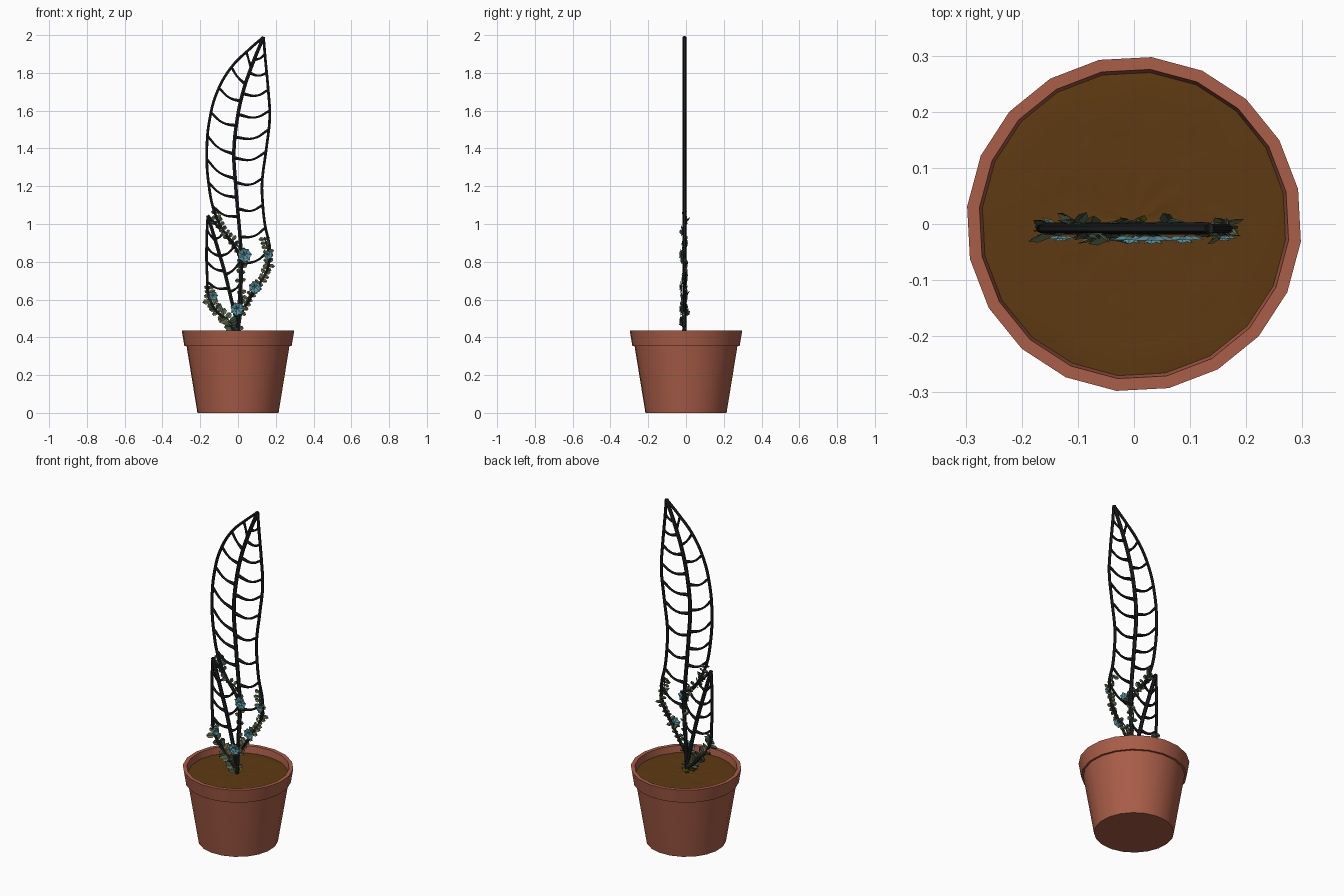
import bpy, bmesh, math, random
from mathutils import Vector

if "Cube" in bpy.data.objects:
    bpy.data.objects.remove(bpy.data.objects["Cube"])

random.seed(4)
Y = -0.008                      # plane of the flat metal leaves


def mat(name, rgb):
    m = bpy.data.materials.new(name)
    m.diffuse_color = (*rgb, 1)
    m.use_nodes = True
    m.node_tree.nodes["Principled BSDF"].inputs["Base Color"].default_value = m.diffuse_color
    return m


CLAY = mat("terracotta", (0.40, 0.11, 0.065))
SOIL = mat("brown soil", (0.11, 0.042, 0.006))
IRON = mat("black iron", (0.012, 0.013, 0.014))
OLIVE = mat("olive leaf", (0.115, 0.14, 0.068))
DARK = mat("dark green leaf", (0.045, 0.075, 0.05))
TEAL = mat("teal petal", (0.10, 0.30, 0.37))
LIME = mat("lime leaf", (0.20, 0.20, 0.01))


def finish(bm, name, mats, smooth=None):
    me = bpy.data.meshes.new(name)
    bm.to_mesh(me)
    bm.free()
    ob = bpy.data.objects.new(name, me)
    bpy.context.collection.objects.link(ob)
    for m in mats:
        me.materials.append(m)
    if smooth:
        bpy.context.view_layer.objects.active = ob
        ob.select_set(True)
        bpy.ops.object.shade_smooth_by_angle(angle=math.radians(smooth))
        ob.select_set(False)
    return ob


def lathe(name, profile, m, sides=20, jitter=0.0, smooth=35):
    bm = bmesh.new()
    rings = []
    for r, z in profile:
        if r == 0:
            rings.append([bm.verts.new((0, 0, z))] * sides)
            continue
        rings.append([bm.verts.new((r * math.cos(a), r * math.sin(a),
                                    z + random.uniform(-jitter, jitter)))
                      for a in (math.radians(12) + i * math.tau / sides for i in range(sides))])
    for lo, hi in zip(rings, rings[1:]):
        for i in range(sides):
            j = (i + 1) % sides
            bm.faces.new(list(dict.fromkeys((lo[i], lo[j], hi[j], hi[i]))))
    bmesh.ops.recalc_face_normals(bm, faces=bm.faces)
    return finish(bm, name, [m], smooth)


# Pot and soil
lathe("pot", [(0, 0), (0.216, 0), (0.274, 0.355), (0.286, 0.355), (0.299, 0.435),
              (0.277, 0.435), (0.268, 0.37), (0, 0.37)], CLAY)
soil = lathe("soil", [(0.273, 0.395)] + [(0.273 - 0.027 * k, 0.398) for k in range(1, 10)]
             + [(0, 0.40)], SOIL, 40, 0.002, 60)
if soil.data.polygons[0].normal.z < 0:
    soil.data.flip_normals()


def tubes(name, paths, m, radius):
    """Round rods through (x, z) or (x, y, z) points; each path is (points, radius factors)."""
    cu = bpy.data.curves.new(name, 'CURVE')
    cu.dimensions = '3D'
    cu.bevel_depth = radius
    cu.bevel_resolution = 1
    cu.resolution_u = 5
    cu.use_fill_caps = True
    for pts, rads in paths:
        sp = cu.splines.new('BEZIER')
        sp.bezier_points.add(len(pts) - 1)
        for bp, p, r in zip(sp.bezier_points, pts, rads):
            bp.co = (p[0], Y, p[1]) if len(p) == 2 else p
            bp.handle_left_type = bp.handle_right_type = 'AUTO'
            bp.radius = r
    ob = bpy.data.objects.new(name, cu)
    bpy.context.collection.objects.link(ob)
    cu.materials.append(m)
    bpy.context.view_layer.objects.active = ob
    ob.select_set(True)
    bpy.ops.object.convert(target='MESH')
    bpy.ops.object.shade_smooth_by_angle(angle=math.radians(50))
    ob.select_set(False)


def vein(x0, z0, x1, z1):
    """Sagging rib from the midrib to the rim, thicker where it meets the midrib."""
    mid = (x0 + (x1 - x0) * 0.55, z0 + (z1 - z0) * 0.55 - 0.16 * abs(x1 - x0))
    return [(x0, z0), mid, (x1, z1)], [1.25, 0.75, 0.95]


def frame(name, rims, rib, veins):
    paths = [(p, [1.0] * len(p)) for p in rims]
    paths.append((rib, [1.3] * len(rib)))
    paths += [vein(*v) for v in veins]
    tubes(name, paths, IRON, 0.0082)


# Tall iron leaf
tall_left = [(0.135, 1.99), (0.06, 1.925), (-0.035, 1.83), (-0.11, 1.70), (-0.15, 1.555),
             (-0.165, 1.40), (-0.155, 1.21), (-0.12, 1.05), (-0.06, 0.935), (-0.01, 0.87)]
tall_right = [(0.135, 1.99), (0.145, 1.87), (0.16, 1.71), (0.168, 1.565), (0.15, 1.40),
              (0.127, 1.21), (0.13, 1.12), (0.142, 1.0), (0.167, 0.87), (0.155, 0.76),
              (0.087, 0.645), (0.012, 0.52)]
tall_rib = [(0.135, 1.99), (0.07, 1.83), (0.024, 1.69), (-0.008, 1.53), (-0.022, 1.37),
            (-0.014, 1.23), (-0.002, 1.08), (0.01, 0.94), (0.018, 0.79), (0.008, 0.6), (0, 0.39)]
frame("tall_leaf_frame", [tall_left, tall_right], tall_rib, [
    (0.07, 1.83, 0.045, 1.91), (0.04, 1.74, -0.035, 1.83), (0.015, 1.65, -0.10, 1.72),
    (-0.008, 1.52, -0.142, 1.59), (-0.022, 1.37, -0.165, 1.47), (-0.016, 1.24, -0.163, 1.34),
    (-0.008, 1.14, -0.157, 1.22), (0.002, 1.04, -0.13, 1.09),
    (0.085, 1.87, 0.143, 1.90), (0.06, 1.80, 0.152, 1.80), (0.024, 1.69, 0.16, 1.71),
    (0.0, 1.58, 0.168, 1.60), (-0.018, 1.46, 0.163, 1.50), (-0.021, 1.35, 0.145, 1.38),
    (-0.014, 1.22, 0.127, 1.24), (0.0, 1.08, 0.13, 1.10), (0.012, 0.93, 0.145, 0.98),
    (0.018, 0.79, 0.163, 0.86)])

# Short iron leaf
short_left = [(-0.16, 1.045), (-0.166, 0.9), (-0.163, 0.72), (-0.15, 0.60), (-0.07, 0.49), (0, 0.42)]
short_right = [(-0.16, 1.045), (-0.07, 0.945), (-0.01, 0.87), (0.016, 0.78), (0.016, 0.65), (0.004, 0.52)]
short_rib = [(-0.16, 1.045), (-0.11, 0.88), (-0.072, 0.75), (-0.04, 0.62), (0, 0.45)]
frame("short_leaf_frame", [short_left, short_right], short_rib, [
    (-0.125, 0.92, -0.165, 0.97), (-0.095, 0.83, -0.166, 0.88), (-0.072, 0.75, -0.165, 0.80),
    (-0.05, 0.66, -0.158, 0.69), (-0.125, 0.92, -0.08, 0.95), (-0.095, 0.83, -0.02, 0.88),
    (-0.068, 0.73, 0.01, 0.80), (-0.045, 0.64, 0.016, 0.69)])


def blade(bm, base, direction, normal, length, width, mi):
    """Pointed leaf folded along its middle."""
    d = direction.normalized()
    s = d.cross(normal).normalized()
    n = s.cross(d)
    spine = [bm.verts.new(base + d * length * t + n * length * h)
             for t, h in ((0, 0), (0.55, -0.06), (1, 0.06))]
    for sg in (-1, 1):
        e = [bm.verts.new(base + d * length * t + s * sg * width * w + n * length * 0.1)
             for t, w in ((0.3, 0.4), (0.72, 0.42))]
        f = bm.faces.new([spine[0], e[0], e[1], spine[2], spine[1]][::sg])
        f.material_index = mi


# Climbing vines with leaves along them
vines = {
    "middle_vine": [(0.0, -0.004, 0.40), (0.022, -0.02, 0.6), (0.008, 0.006, 0.73), (0.035, -0.02, 0.84),
                    (-0.02, 0.006, 0.9), (-0.07, -0.02, 0.96), (-0.11, 0.004, 1.02), (-0.12, -0.01, 1.07)],
    "right_vine": [(0.01, -0.02, 0.52), (0.07, 0.006, 0.635), (0.13, -0.02, 0.71), (0.165, 0.006, 0.79),
                   (0.158, -0.018, 0.86), (0.14, 0.0, 0.93)],
    "left_vine": [(-0.005, -0.004, 0.41), (-0.05, -0.02, 0.49), (-0.11, 0.006, 0.54), (-0.15, -0.015, 0.6),
                  (-0.155, 0.004, 0.67)],
}
for name, pts in vines.items():
    tubes(name, [(pts, [1] * len(pts))], DARK, 0.004)
    bm = bmesh.new()
    pts = [Vector(p) for p in pts]
    for a, b in zip(pts, pts[1:]):
        steps = max(2, round((b - a).length / 0.026))
        if name == "middle_vine" and b.z < 0.75:
            steps = 2
        for k in range(steps):
            p = a.lerp(b, (k + 0.5) / steps)
            along = (b - a).normalized()
            size = 0.044 if name == "left_vine" and p.z < 0.6 else 0.032
            for sg in (-1, 1):
                side = along.cross(Vector((0, 1, 0))) * sg
                d = side + along * random.uniform(0, 0.7) + Vector((0, random.uniform(-0.6, 0.7), 0))
                nrm = Vector((random.uniform(-.4, .4), -1, random.uniform(0, .6)))
                blade(bm, p, d, nrm, size * random.uniform(0.8, 1.15), size * 0.8,
                      random.choice((0, 0, 1)))
    finish(bm, name + "_leaves", [OLIVE, DARK])

# Teal rosettes: two rings of petals facing the front
bm = bmesh.new()
for x, z, r in ((0.035, 0.835, 0.04), (0.09, 0.665, 0.036), (-0.005, 0.55, 0.038),
                (-0.13, 0.62, 0.026), (0.16, 0.835, 0.025)):
    for count, scale, tilt in ((7, 1, 0.15), (5, 0.6, 0.7)):
        for i in range(count):
            a = math.tau * i / count + scale
            d = Vector((math.cos(a), -tilt, math.sin(a)))
            blade(bm, Vector((x, -0.021, z)), d, Vector((0, -1, 0)), r * scale, r * scale * 0.8, 0)
finish(bm, "rosettes", [TEAL])

# Young lime shoots at the foot
bm = bmesh.new()
for x, y in ((-0.7, 0.4), (0.5, 0.5), (-0.3, -0.5)):
    blade(bm, Vector((0, 0, 0.40)), Vector((x, y, 1)), Vector((0, -1, 0.3)), 0.045, 0.025, 0)
finish(bm, "lime_shoots", [LIME])
